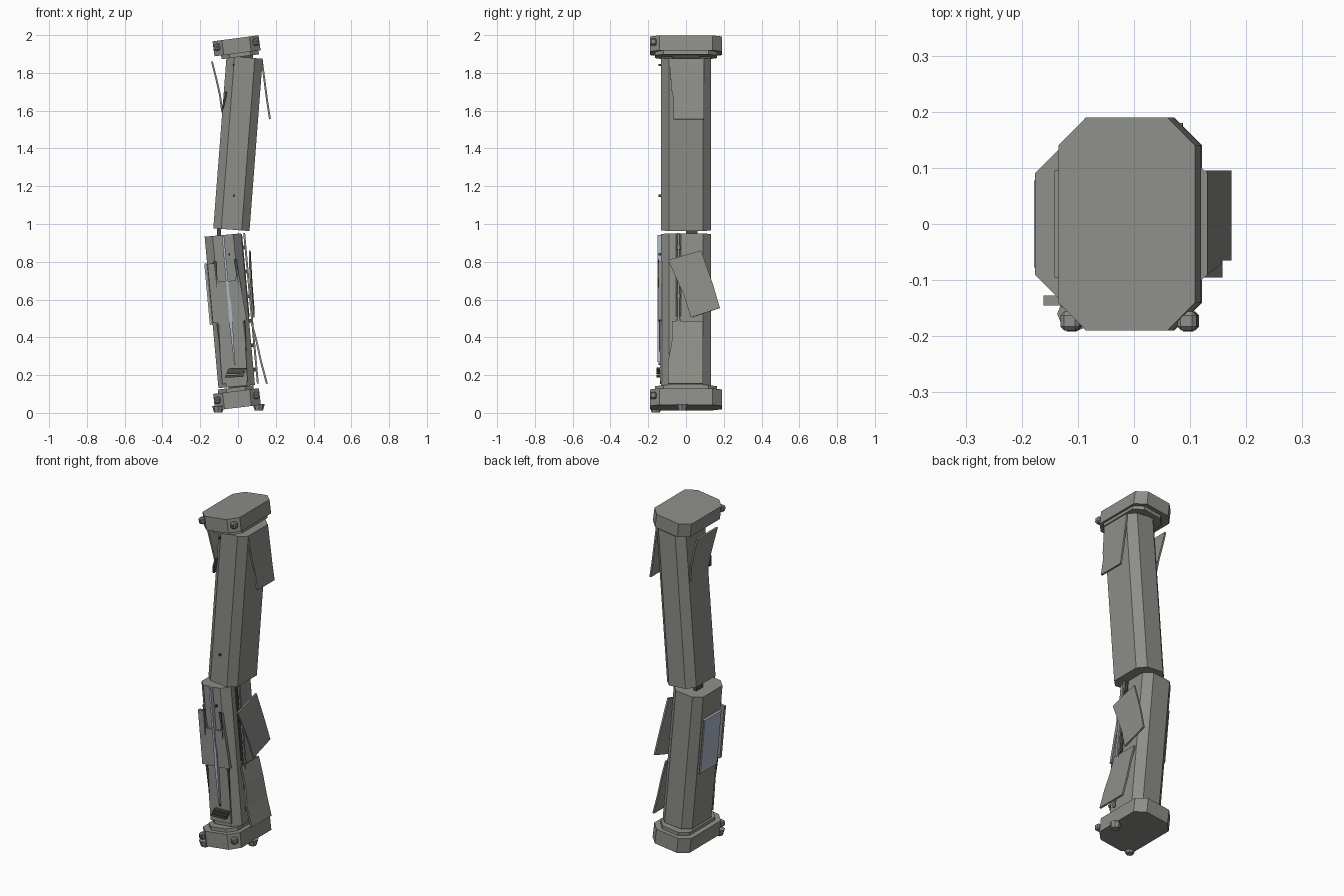
import bpy, bmesh, math
from mathutils import Matrix, Vector

if "Cube" in bpy.data.objects:
    bpy.data.objects.remove(bpy.data.objects["Cube"])


def material(name, rgb):
    m = bpy.data.materials.new(name)
    m.diffuse_color = (*rgb, 1)
    m.use_nodes = True
    m.node_tree.nodes["Principled BSDF"].inputs["Base Color"].default_value = m.diffuse_color
    return m


GREY = material("warm grey", (0.27, 0.27, 0.25))
DARK = material("dark grey", (0.07, 0.07, 0.068))
BLUE = material("pale blue", (0.42, 0.48, 0.58))


def frame(x, z, degrees):
    return Matrix.Translation((x, 0, z)) @ Matrix.Rotation(math.radians(degrees), 4, 'Y')


def finish(name, bm, mat, matrix=Matrix()):
    bmesh.ops.recalc_face_normals(bm, faces=bm.faces)
    me = bpy.data.meshes.new(name)
    bm.to_mesh(me)
    bm.free()
    me.materials.append(mat)
    ob = bpy.data.objects.new(name, me)
    ob.matrix_world = matrix
    bpy.context.collection.objects.link(ob)
    return ob


def box(name, centre, size, mat, matrix=Matrix(), bevel=0):
    bm = bmesh.new()
    bmesh.ops.create_cube(bm, size=1)
    bmesh.ops.scale(bm, vec=size, verts=bm.verts)
    bmesh.ops.translate(bm, vec=centre, verts=bm.verts)
    if bevel:
        bmesh.ops.bevel(bm, geom=bm.edges[:], offset=bevel, segments=1, affect='EDGES')
    return finish(name, bm, mat, matrix)


def prism(name, half_x, half_y, chamfer, z0, z1, mat, matrix):
    """Eight-sided column with chamfered corners."""
    c = chamfer
    ring = [(half_x, half_y - c), (half_x - c, half_y), (c - half_x, half_y), (-half_x, half_y - c),
            (-half_x, c - half_y), (c - half_x, -half_y), (half_x - c, -half_y), (half_x, c - half_y)]
    bm = bmesh.new()
    face = bm.faces.new([bm.verts.new((x, y, z0)) for x, y in ring])
    ext = bmesh.ops.extrude_face_region(bm, geom=[face], use_keep_orig=True)
    top = [g for g in ext["geom"] if isinstance(g, bmesh.types.BMVert)]
    bmesh.ops.translate(bm, vec=(0, 0, z1 - z0), verts=top)
    return finish(name, bm, mat, matrix)


def sheet(name, rows, mat, thick=0.01, matrix=Matrix()):
    """Thin bent plate through rows of (x, z at y1, y1, z at y2, y2)."""
    bm = bmesh.new()
    pairs = [(bm.verts.new((x, ya, za)), bm.verts.new((x, yb, zb))) for x, za, ya, zb, yb in rows]
    for (a, b), (c, d) in zip(pairs, pairs[1:]):
        bm.faces.new((a, b, d, c))
    ob = finish(name, bm, mat, matrix)
    mod = ob.modifiers.new("thickness", 'SOLIDIFY')
    mod.thickness = thick
    mod.offset = 0
    return ob


def front_shape(name, points, y, depth, mat, matrix):
    """Flat plate facing the front, from an outline in x and z."""
    bm = bmesh.new()
    face = bm.faces.new([bm.verts.new((x, y, z)) for x, z in points])
    ext = bmesh.ops.extrude_face_region(bm, geom=[face], use_keep_orig=True)
    moved = [g for g in ext["geom"] if isinstance(g, bmesh.types.BMVert)]
    bmesh.ops.translate(bm, vec=(0, depth, 0), verts=moved)
    return finish(name, bm, mat, matrix)


LOWER = frame(-0.007, 0.14, -5.2)
UPPER = frame(-0.035, 0.97, 4.4)
TOP = frame(-0.013, 1.983, -7.5)
BASE = frame(0.0, 0.028, -7.0)

# Bent column halves, joint and end necks
prism("lower_column", 0.097, 0.132, 0.042, 0, 0.805, GREY, LOWER)
prism("upper_column", 0.096, 0.132, 0.042, 0, 0.915, GREY, UPPER)
box("joint_pin", (-0.1, 0.03, 0.95), (0.02, 0.06, 0.07), DARK)
box("top_neck", (0.03, 0, 1.885), (0.1, 0.15, 0.05), DARK)
box("base_neck", (0, 0, 0.14), (0.1, 0.15, 0.05), DARK)

# End caps with stepped collars
prism("top_cap", 0.123, 0.19, 0.05, -0.08, 0, GREY, TOP)
prism("top_collar", 0.1, 0.165, 0.045, -0.1, -0.08, GREY, TOP @ Matrix.Translation((0.012, 0, 0)))
prism("base_cap", 0.122, 0.19, 0.05, 0, 0.088, GREY, BASE)
prism("base_collar", 0.095, 0.165, 0.045, 0.088, 0.108, GREY, BASE)

# Bolts on the front corners of both caps
for name, cap, z in (("top_bolt", TOP, -0.034), ("base_bolt", BASE, 0.052)):
    for side in (-1, 1):
        box(name, (side * 0.105, -0.173, z), (0.034, 0.034, 0.036), GREY, cap, 0.007)
        box(name + "_socket", (side * 0.105, -0.19, z), (0.014, 0.003, 0.014), DARK, cap)

# Foot knobs under the base
for x, y, z in ((0.11, -0.02, 0.03), (-0.105, -0.16, 0.02)):
    bm = bmesh.new()
    bmesh.ops.create_cone(bm, cap_ends=True, segments=8, radius1=0.022, radius2=0.032, depth=0.035)
    finish("foot_knob", bm, GREY, Matrix.Translation((x, y, z)))

# Loose panels peeling from the sides
sheet("upper_right_panel", [(0.125, 1.875, -0.09, 1.875, 0.095), (0.148, 1.70, -0.075, 1.70, 0.095),
                            (0.153, 1.66, -0.065, 1.66, 0.095), (0.169, 1.555, -0.065, 1.555, 0.095)], GREY)
sheet("upper_left_panel", [(-0.138, 1.86, -0.095, 1.86, 0.095), (-0.113, 1.76, -0.09, 1.76, 0.095),
                           (-0.095, 1.68, -0.085, 1.68, 0.09), (-0.083, 1.59, -0.08, 1.59, 0.08)], GREY)
sheet("middle_right_panel", [(0.062, 0.81, -0.095, 0.86, 0.08), (0.072, 0.62, -0.01, 0.68, 0.143),
                             (0.082, 0.505, 0.025, 0.555, 0.18)], GREY)
sheet("bottom_right_panel", [(0.07, 0.485, -0.075, 0.485, 0.09), (0.098, 0.38, -0.075, 0.38, 0.09),
                             (0.122, 0.27, -0.095, 0.27, 0.09), (0.153, 0.155, -0.095, 0.155, 0.09)], GREY)

# Left side pane
box("left_backing", (-0.1, 0, 0.5), (0.012, 0.17, 0.325), GREY, LOWER)
box("left_pane", (-0.108, 0, 0.5), (0.008, 0.155, 0.325), BLUE, LOWER)

# Right side rail with a dark slot beside it
box("side_slot", (0.0985, -0.04, 0.58), (0.006, 0.03, 0.44), DARK, LOWER)
box("side_rail", (0.113, -0.04, 0.405), (0.01, 0.012, 0.8), GREY, LOWER)
for i in range(6):
    box("rail_clip", (0.104, -0.04, 0.08 + i * 0.13), (0.016, 0.02, 0.02), DARK, LOWER)

# Front cover plates and torn edges
front_shape("front_cover", [(-0.095, 0.66), (-0.06, 0.66), (-0.045, 0.56), (0.045, 0.56), (0.06, 0.66),
                            (0.085, 0.345), (-0.095, 0.345)], -0.145, 0.018, GREY, LOWER)
front_shape("lower_cover", [(-0.07, 0.345), (0.07, 0.345), (0.06, 0.02), (-0.075, 0.02)],
            -0.138, 0.01, GREY, LOWER)
for side in (-1, 1):
    front_shape("upper_tear", [(side * 0.045, 0.67), (side * 0.062, 0.67), (side * 0.058, 0.52)],
                -0.149, 0.006, DARK, LOWER)
    front_shape("lower_tear", [(side * 0.062, 0.34), (side * 0.076, 0.34), (side * 0.068, 0.18)],
                -0.142, 0.006, DARK, LOWER)

# Glowing strip down the front
front_shape("light_strip", [(-0.006, 0.805), (0.006, 0.805), (0.006, 0.48), (0.011, 0.44), (0.009, 0.33),
                            (0.003, 0.13), (-0.003, 0.13), (-0.009, 0.33), (-0.006, 0.48)],
            -0.152, 0.02, BLUE, LOWER)

# Slanted vent near the base
for i in range(3):
    z = 0.187 + i * 0.018
    x = -0.072 + i * 0.008
    front_shape("vent_bar", [(x, z), (x + 0.098, z + 0.003), (x + 0.104, z + 0.016), (x + 0.007, z + 0.013)],
                -0.156, 0.02, DARK, Matrix())

# Small studs and a scar on the columns
for col, x, z in ((UPPER, -0.055, 0.87), (UPPER, 0.0, 0.18), (LOWER, 0.025, 0.7), (LOWER, 0.0, 0.12)):
    box("stud", (x, -0.135, z), (0.008, 0.02, 0.012), DARK, col)
sheet("edge_scar", [(-0.062, 1.7, -0.125, 1.7, -0.105), (-0.07, 1.66, -0.13, 1.66, -0.1),
                    (-0.082, 1.61, -0.115, 1.61, -0.1)], DARK)
